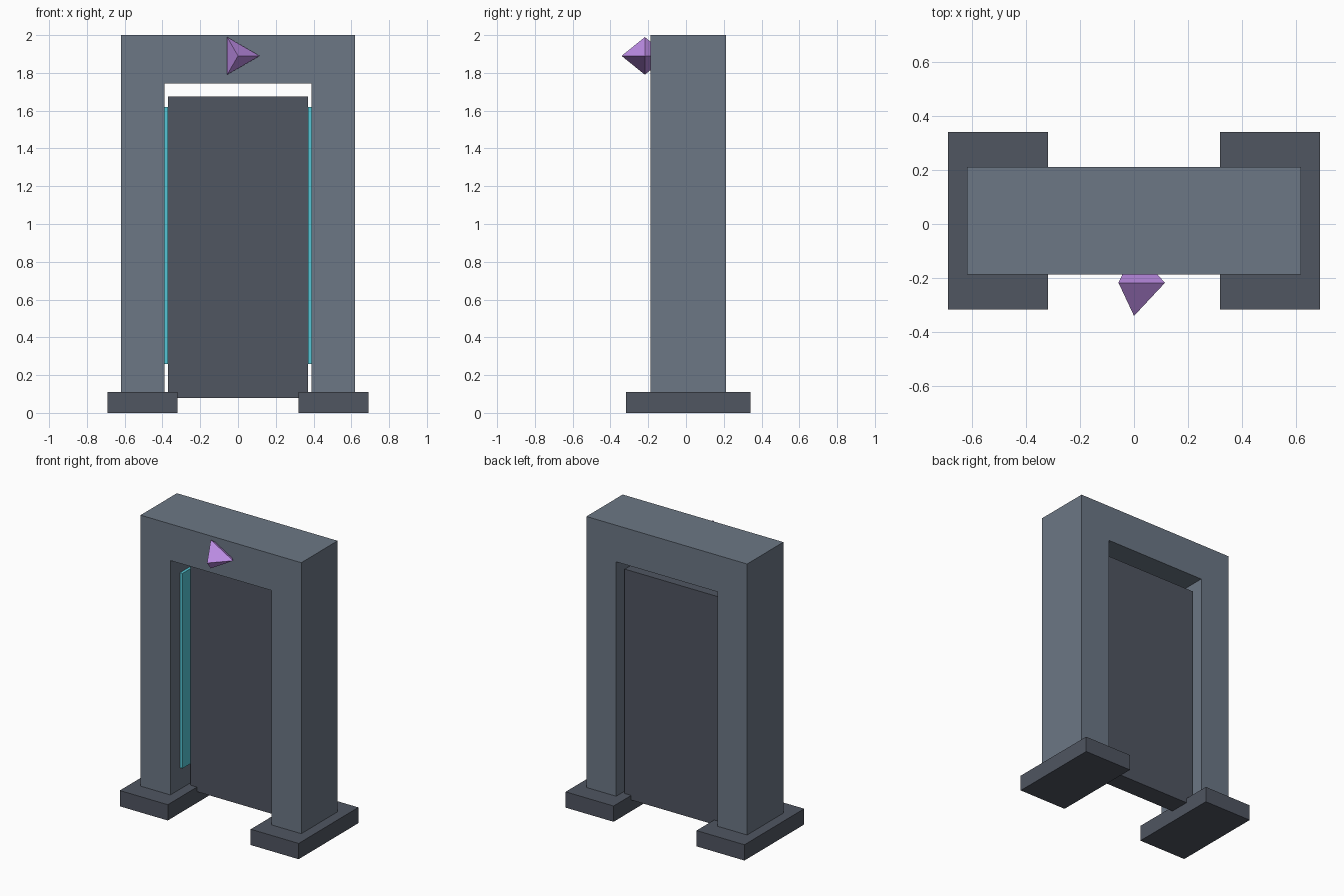
import bpy, bmesh
from math import cos, sin, tau

if "Cube" in bpy.data.objects:
    bpy.data.objects.remove(bpy.data.objects["Cube"])

YC = 0.012  # centre line of the frame in depth


def material(name, rgb):
    m = bpy.data.materials.new(name)
    m.diffuse_color = (*rgb, 1)
    m.use_nodes = True
    m.node_tree.nodes["Principled BSDF"].inputs["Base Color"].default_value = m.diffuse_color
    return m


STONE = material("slate", (0.15, 0.185, 0.235))
DARK = material("dark_slate", (0.08, 0.092, 0.12))
GLOW = material("cyan", (0.09, 0.56, 0.66))
GEM = material("violet", (0.52, 0.27, 0.80))


def make_object(name, bm, mat):
    bmesh.ops.recalc_face_normals(bm, faces=bm.faces)
    mesh = bpy.data.meshes.new(name)
    bm.to_mesh(mesh)
    bm.free()
    mesh.materials.append(mat)
    obj = bpy.data.objects.new(name, mesh)
    bpy.context.collection.objects.link(obj)
    return obj


def box(name, x, y, z, mat):
    bm = bmesh.new()
    bmesh.ops.create_cube(bm, size=1)
    for v in bm.verts:
        v.co = [(lo + hi) / 2 + c * (hi - lo) for c, (lo, hi) in zip(v.co, (x, y, z))]
    return make_object(name, bm, mat)


# Door frame: arch-shaped outline pushed through its depth
half = [(0.39, 1.745), (0.39, 0.09), (0.62, 0.09), (0.62, 2.0)]
outline = half + [(-x, z) for x, z in reversed(half)]
bm = bmesh.new()
face = bm.faces.new([bm.verts.new((x, YC - 0.2, z)) for x, z in outline])
ext = bmesh.ops.extrude_face_region(bm, geom=[face], use_keep_orig=True)
moved = [v for v in ext["geom"] if isinstance(v, bmesh.types.BMVert)]
bmesh.ops.translate(bm, verts=moved, vec=(0, 0.4, 0))
make_object("door_frame", bm, STONE)

# Recessed door panel
box("door_panel", (-0.37, 0.37), (0.005, 0.147), (0.078, 1.675), DARK)

# Feet and light strips, one per side
for side, s in (("left", -1), ("right", 1)):
    box(f"{side}_foot", sorted((s * 0.32, s * 0.69)), (YC - 0.329, YC + 0.329), (0, 0.11), DARK)
    box(f"{side}_light_strip", sorted((s * 0.37, s * 0.39)), (-0.083, 0.06), (0.26, 1.62), GLOW)

# Three-sided double-pointed gem set into the lintel
bm = bmesh.new()
ring = [bm.verts.new((0.115 * cos(tau * i / 3), -0.218, 1.89 + 0.115 * sin(tau * i / 3)))
        for i in range(3)]
for tip_y in (-0.341, -0.095):
    tip = bm.verts.new((0, tip_y, 1.89))
    for i in range(3):
        bm.faces.new((ring[i], ring[(i + 1) % 3], tip))
make_object("lintel_gem", bm, GEM)
